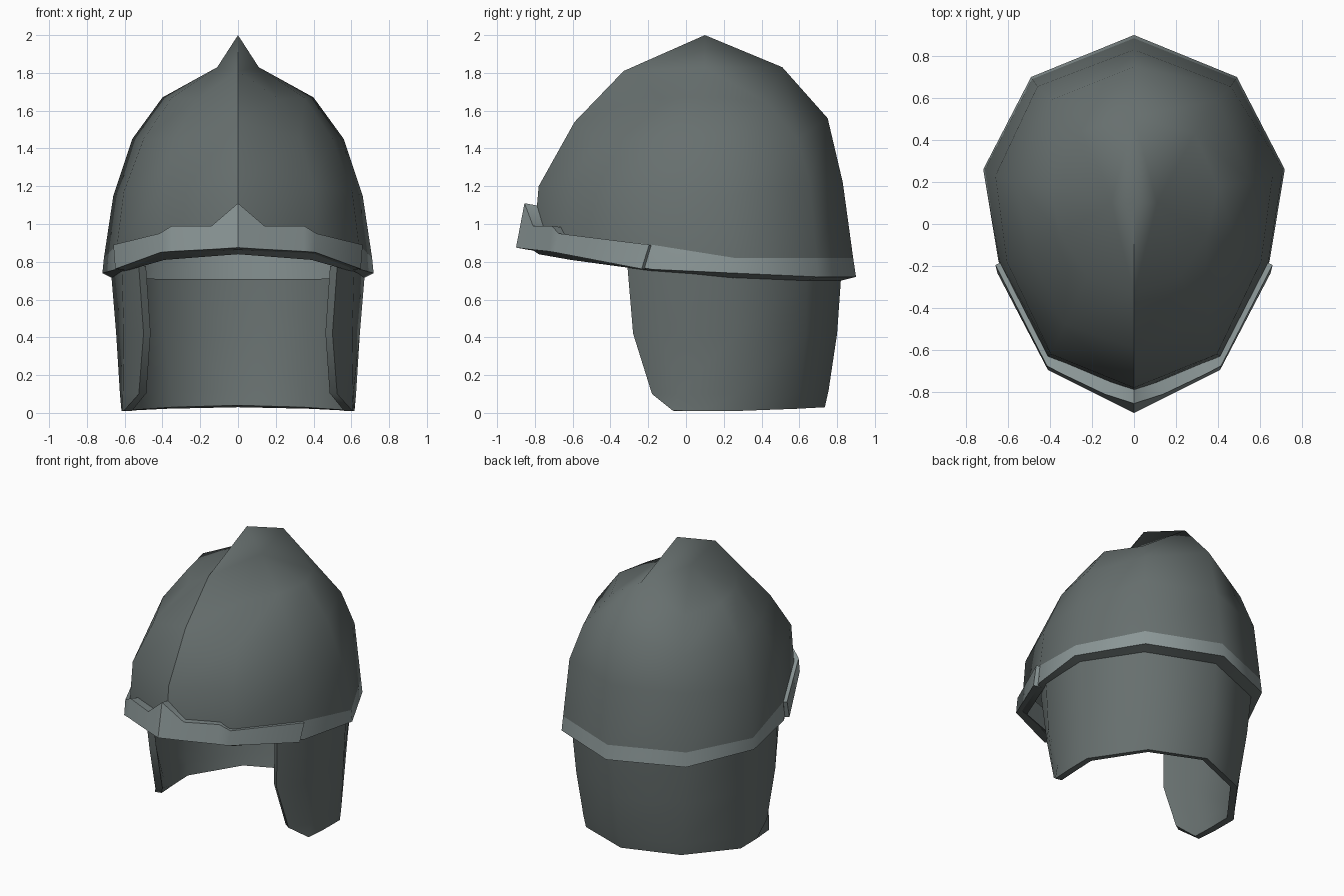
import bpy, bmesh, math

if "Cube" in bpy.data.objects:
    bpy.data.objects.remove(bpy.data.objects["Cube"])


def make_mat(name, rgb):
    m = bpy.data.materials.new(name)
    m.diffuse_color = (*rgb, 1)
    m.use_nodes = True
    m.node_tree.nodes["Principled BSDF"].inputs["Base Color"].default_value = m.diffuse_color
    return m


STEEL = make_mat("dark steel", (0.135, 0.16, 0.157))
TRIM = make_mat("light steel trim", (0.26, 0.31, 0.31))


def loft(name, rows, extra=(), thickness=0, light_rows=(), sharp_front=False, trim_rule=None):
    """Skin half rows (front to back, bottom to top) and their mirror image."""
    bm = bmesh.new()
    cols = len(rows[0])
    for s in (1, -1):
        grid = [[bm.verts.new((s * x, y, z)) for x, y, z in row] for row in rows]

        def face(vs, light=False):
            f = bm.faces.new(vs if s > 0 else vs[::-1])
            f.material_index = int(light)
        for r in range(len(rows) - 1):
            for c in range(cols - 1):
                face([grid[r][c], grid[r][c + 1], grid[r + 1][c + 1], grid[r + 1][c]],
                     r in light_rows)
        # Close the top with a ridge: side point and apex
        if extra:
            side, apex = [bm.verts.new((s * p[0], p[1], p[2])) for p in extra]
            top = grid[-1]
            for c in range(cols - 1):
                face([top[c], top[c + 1], side])
            face([top[0], side, apex])
            face([side, top[-1], apex])
    bmesh.ops.remove_doubles(bm, verts=bm.verts[:], dist=0.0005)
    me = bpy.data.meshes.new(name)
    bm.to_mesh(me)
    bm.free()
    ob = bpy.data.objects.new(name, me)
    bpy.context.collection.objects.link(ob)
    me.materials.append(STEEL)
    me.materials.append(TRIM)
    bpy.ops.object.select_all(action='DESELECT')
    ob.select_set(True)
    bpy.context.view_layer.objects.active = ob
    if thickness:
        mod = ob.modifiers.new("thickness", 'SOLIDIFY')
        mod.thickness = thickness
        mod.offset = -1
        mod.use_even_offset = True
        bpy.ops.object.modifier_apply(modifier=mod.name)
    me = ob.data
    if trim_rule:
        for p in me.polygons:
            p.material_index = int(trim_rule(p))
    bpy.ops.object.shade_smooth_by_angle(angle=math.radians(50))
    # Crease along the front centre line, soft ridge towards the back
    if sharp_front:
        for e in me.edges:
            a, b = (me.vertices[i].co for i in e.vertices)
            if abs(a.x) + abs(b.x) < 0.001:
                if max(a.y, b.y) < 0.15:
                    e.use_edge_sharp = True
                elif min(a.z, b.z) > 1.1:
                    e.use_edge_sharp = False
    return ob


# Dome with its rim, underside and inner lining
under = [(0, -.78, .84), (.39, -.61, .81), (.60, -.17, .75),
         (.67, .25, .715), (.45, .64, .70), (0, .82, .70)]
lining = [(x * .985, y * .985, z + .14) for x, y, z in under]
rim_low = [(0, -.82, .868), (.41, -.645, .845), (.645, -.18, .76),
           (.718, .26, .74), (.49, .70, .72), (0, .90, .72)]
rim_top = [(0, -.80, .97), (.41, -.63, .94), (.64, -.18, .89),
           (.71, .26, .82), (.485, .69, .82), (0, .885, .82)]
dome_rings = [
    [(0, -.78, 1.20), (.395, -.62, 1.205), (.605, -.18, 1.17),
     (.66, .23, 1.15), (.46, .655, 1.22), (0, .83, 1.22)],
    [(0, -.59, 1.54), (.33, -.48, 1.45), (.50, -.13, 1.45),
     (.56, .20, 1.45), (.40, .59, 1.45), (0, .75, 1.56)],
    [(0, -.33, 1.81), (.22, -.25, 1.66), (.35, -.05, 1.67),
     (.40, .18, 1.67), (.29, .43, 1.64), (0, .51, 1.83)],
]
loft("helmet_dome", [lining, under, rim_low, rim_top] + dome_rings,
     extra=[(.11, .10, 1.83), (0, .10, 2.0)], light_rows=(0, 2), sharp_front=True)

# Peaked brow band around the front
brow_low = [(0, -.90, .875), (.14, -.83, .866), (.35, -.725, .855),
            (.41, -.695, .85), (.65, -.235, .762)]
brow_top = [(0, -.855, 1.11), (.14, -.81, .99), (.35, -.71, .99),
            (.415, -.675, .95), (.66, -.195, .89)]
loft("brow_band", [brow_low, brow_top], thickness=0.065, sharp_front=True,
     trim_rule=lambda p: p.normal.z > -0.5)

# Neck guard wrapping round into the two cheek guards
neck_rows = [
    [(.605, -.07, .012), (.615, .08, .01), (.617, .265, .01), (.375, .59, .022), (0, .735, .03)],
    [(.525, -.18, .10), (.61, -.04, .10), (.625, .27, .10), (.385, .605, .11), (0, .755, .12)],
    [(.50, -.28, .42), (.605, -.14, .42), (.645, .265, .42), (.42, .635, .42), (0, .80, .42)],
    [(.525, -.31, .775), (.615, -.15, .75), (.67, .255, .72), (.45, .64, .705), (0, .82, .705)],
]
loft("neck_and_cheek_guard", neck_rows, thickness=0.045)
